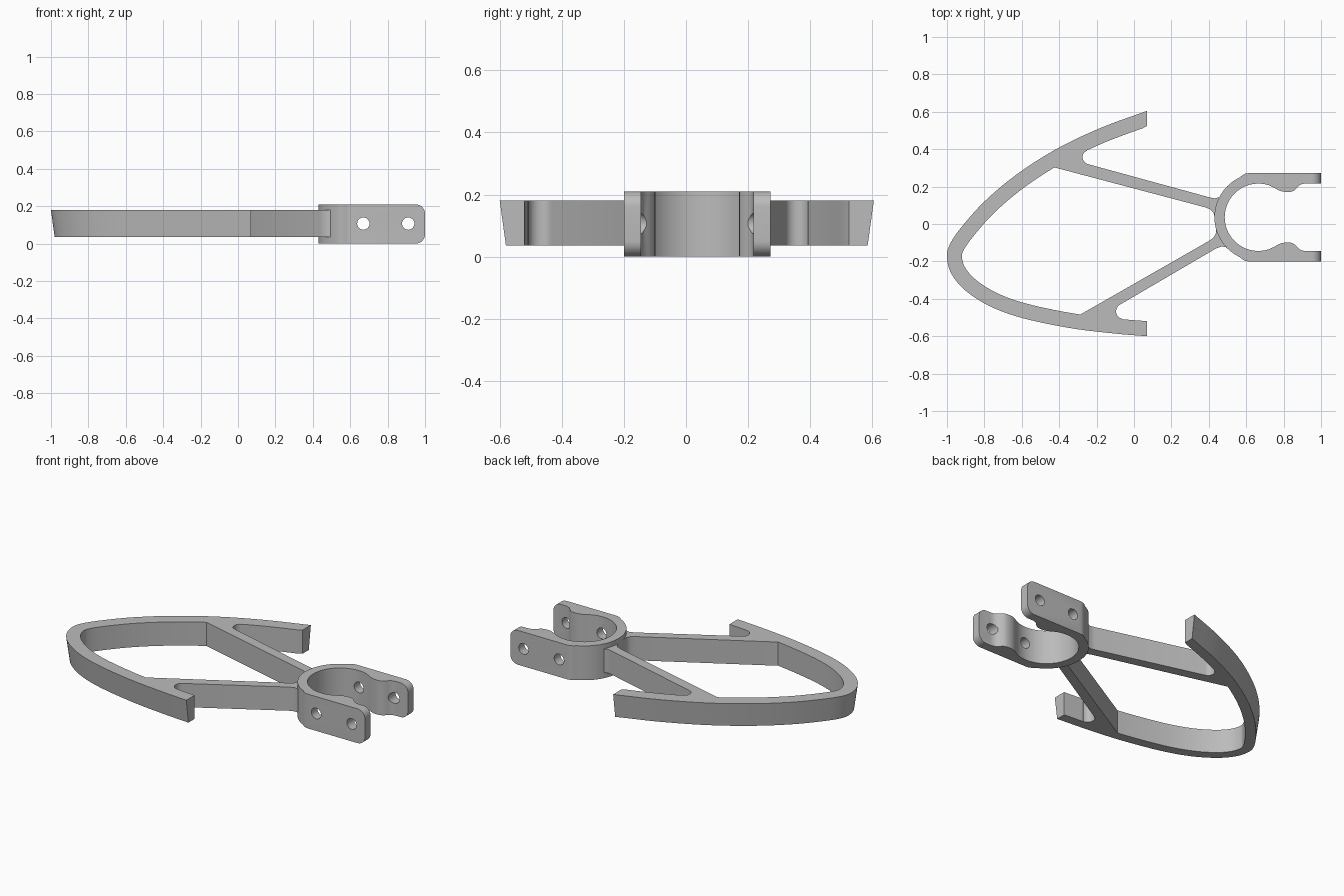
import bpy, bmesh, math
from mathutils import Vector

if "Cube" in bpy.data.objects:
    bpy.data.objects.remove(bpy.data.objects["Cube"])

grey = bpy.data.materials.new("plain grey")
grey.diffuse_color = (0.5, 0.5, 0.5, 1)
grey.use_nodes = True
grey.node_tree.nodes["Principled BSDF"].inputs["Base Color"].default_value = grey.diffuse_color


def prism(name, top, z0, z1, bottom=None):
    """Extruded outline; an optional second outline gives the sides draft."""
    bottom = bottom or top
    bm = bmesh.new()
    lo = [bm.verts.new((x, y, z0)) for x, y in bottom]
    hi = [bm.verts.new((x, y, z1)) for x, y in top]
    bm.faces.new(lo[::-1])
    bm.faces.new(hi)
    n = len(lo)
    for i in range(n):
        j = (i + 1) % n
        bm.faces.new((lo[i], lo[j], hi[j], hi[i]))
    bmesh.ops.recalc_face_normals(bm, faces=bm.faces)
    me = bpy.data.meshes.new(name)
    bm.to_mesh(me)
    bm.free()
    me.materials.append(grey)
    ob = bpy.data.objects.new(name, me)
    bpy.context.collection.objects.link(ob)
    return ob


def combine(ob, other, op):
    """Apply a boolean and remove the helper."""
    m = ob.modifiers.new("bool", 'BOOLEAN')
    m.operation, m.object, m.solver = op, other, 'EXACT'
    bpy.context.view_layer.objects.active = ob
    bpy.ops.object.modifier_apply(modifier=m.name)
    bpy.data.objects.remove(other)


def arc(cx, cy, r, a0, a1, n):
    return [(cx + r * math.cos(math.radians(a0 + (a1 - a0) * i / n)),
             cy + r * math.sin(math.radians(a0 + (a1 - a0) * i / n))) for i in range(n + 1)]


def spline(pts, steps=5):
    """Smooth curve through the points."""
    p = [Vector(q) for q in pts]
    p = [2 * p[0] - p[1]] + p + [2 * p[-1] - p[-2]]
    out = []
    for i in range(1, len(p) - 2):
        a, b, c, d = p[i - 1:i + 3]
        for k in range(steps):
            t = k / steps
            out.append(0.5 * (2 * b + (c - a) * t + (2 * a - 5 * b + 4 * c - d) * t * t
                              + (3 * b - a - 3 * c + d) * t ** 3))
    return out + [p[-2]]


def inset(path, dist):
    """Offset towards the inside, keeping both ends cut square to x."""
    out = []
    for i, p in enumerate(path):
        if i in (0, len(path) - 1):
            n = Vector((0, -1 if p.y > 0 else 1))
        else:
            t = (path[i + 1] - path[i - 1]).normalized()
            n = Vector((-t.y, t.x))
        out.append(p + n * dist)
    return out


# Curved bow with drafted outer wall
Z0, Z1 = 0.035, 0.18
outer = spline([(0.07, 0.605), (-0.18, 0.513), (-0.42, 0.398), (-0.63, 0.263), (-0.8, 0.12),
                (-0.925, -0.02), (-0.985, -0.11), (-1.0, -0.18), (-0.975, -0.268),
                (-0.9, -0.357), (-0.77, -0.44), (-0.6, -0.502), (-0.35, -0.555),
                (-0.12, -0.584), (0.07, -0.6)])
inner = inset(outer, 0.08)[::-1]
frame = prism("bow_frame", outer + inner, Z0, Z1, inset(outer, 0.02) + inner)

# Two struts, each with a rounded notch beside the bow and flared root at the clamp
upper = [(-0.435, 0.305), (0.385, 0.088), (0.41, 0.077), (0.425, 0.06), (0.432, 0.035),
         (0.46, 0.035), (0.48, 0.14), (0.455, 0.143), (0.43, 0.137), (0.405, 0.142)]
upper += arc(-0.237, 0.357, 0.038, 255, 112, 10) + [(-0.25, 0.425), (-0.3, 0.42), (-0.46, 0.335)]
lower = [(-0.285, -0.483), (0.405, -0.088), (0.428, -0.07), (0.438, -0.05), (0.437, -0.02),
         (0.47, -0.02), (0.53, -0.13), (0.495, -0.125), (0.47, -0.12), (0.44, -0.13)]
lower += arc(-0.055, -0.467, 0.041, 120, 265, 10) + [(-0.06, -0.54), (-0.3, -0.52)]
for pts in (upper, lower):
    combine(frame, prism("strut", pts, Z0, Z1), 'UNION')

# Open clamp: ring and two arms with inner ridges, mirrored about its own axis
CX, CY = 0.665, 0.036
half_out = [(1.0, 0.236), (0.612, 0.236), (0.595, 0.233), (0.58, 0.225)]
half_out += arc(CX, 0, 0.235, 115, 180, 16)
half_in = arc(CX, 0, 0.18, 180, 72, 24)
half_in += [(0.75, 0.158), (0.772, 0.145), (0.795, 0.137), (0.815, 0.135), (0.838, 0.136),
            (0.855, 0.142), (0.872, 0.158), (0.885, 0.171), (0.9, 0.178), (0.918, 0.181), (1.0, 0.181)]


def flip(pts):
    return [(x, -y) for x, y in pts]


outline = half_out + flip(half_out[:-1])[::-1] + flip(half_in)[::-1] + half_in[1:]
clamp = prism("clamp", [(x, y + CY) for x, y in outline], 0, 0.21)


def side_cutter(profile, op):
    """Profile given in x and z, run through the clamp along y."""
    c = prism("cutter", profile, -0.5, 0.5)
    for v in c.data.vertices:
        x, y, z = v.co
        v.co = (x, -z, y)
    c.hide_render = True
    combine(clamp, c, op)


# Rounded arm ends, then bolt holes
R = 0.05
side_cutter([(0.3, -0.1), (0.95, -0.1)] + arc(1.0 - R, R, R, -90, 0, 8)
            + arc(1.0 - R, 0.21 - R, R, 0, 90, 8) + [(0.95, 0.4), (0.3, 0.4)], 'INTERSECT')
for hx in (0.67, 0.91):
    side_cutter(arc(hx, 0.107, 0.033, 0, 345, 23), 'DIFFERENCE')

# Smooth curved walls, keep edges crisp
for ob in (frame, clamp):
    bpy.ops.object.select_all(action='DESELECT')
    ob.select_set(True)
    bpy.context.view_layer.objects.active = ob
    bpy.ops.object.shade_smooth_by_angle(angle=math.radians(30))
